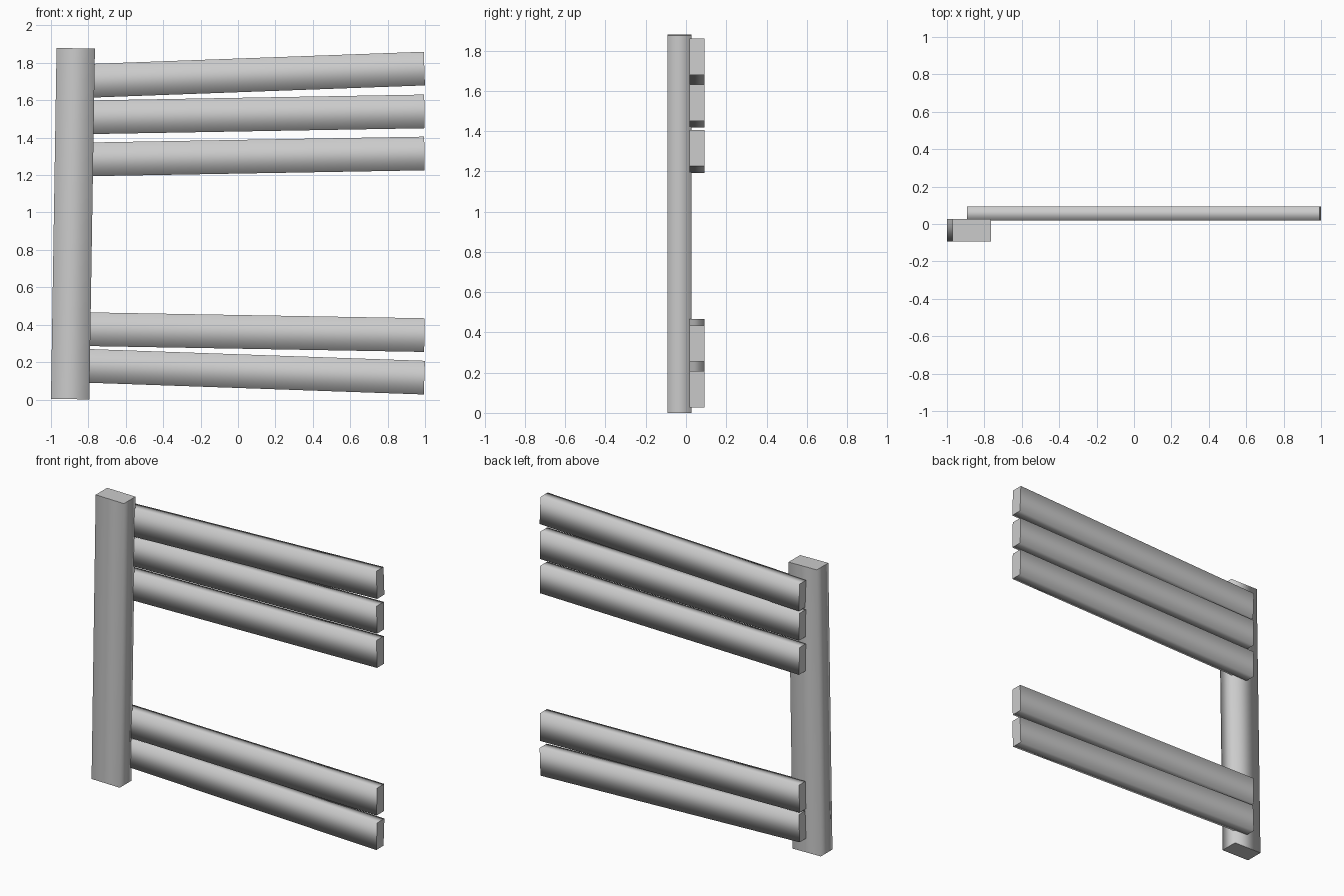
import bpy
import math

if "Cube" in bpy.data.objects:
    bpy.data.objects.remove(bpy.data.objects["Cube"])


def beam(name, center, length, width, depth, slope):
    """Box running along its local X axis, tilted upward by slope radians."""
    bpy.ops.mesh.primitive_cube_add(size=1, location=center)
    obj = bpy.context.object
    obj.name = name
    obj.scale = (length, depth, width)
    bpy.ops.object.transform_apply(location=False, rotation=False, scale=True)
    # long sides smooth, sawn ends flat
    for face in obj.data.polygons:
        face.use_smooth = abs(face.normal.x) < 0.5
    obj.rotation_euler = (0, -slope, 0)
    return obj


# upright post, leaning slightly
beam("post", (-0.8825, -0.033, 0.94), 1.876, 0.205, 0.12, math.pi / 2 - 0.016)

# planks fixed to the back of the post: (centre height, slope)
planks = [(1.735, 0.0365), (1.524, 0.0175), (1.299, 0.0175),
          (0.361, -0.0175), (0.150, -0.035)]
for i, (z, slope) in enumerate(planks, 1):
    beam(f"plank_{i}", (0.054, 0.0555, z), 1.886, 0.18, 0.075, slope)
